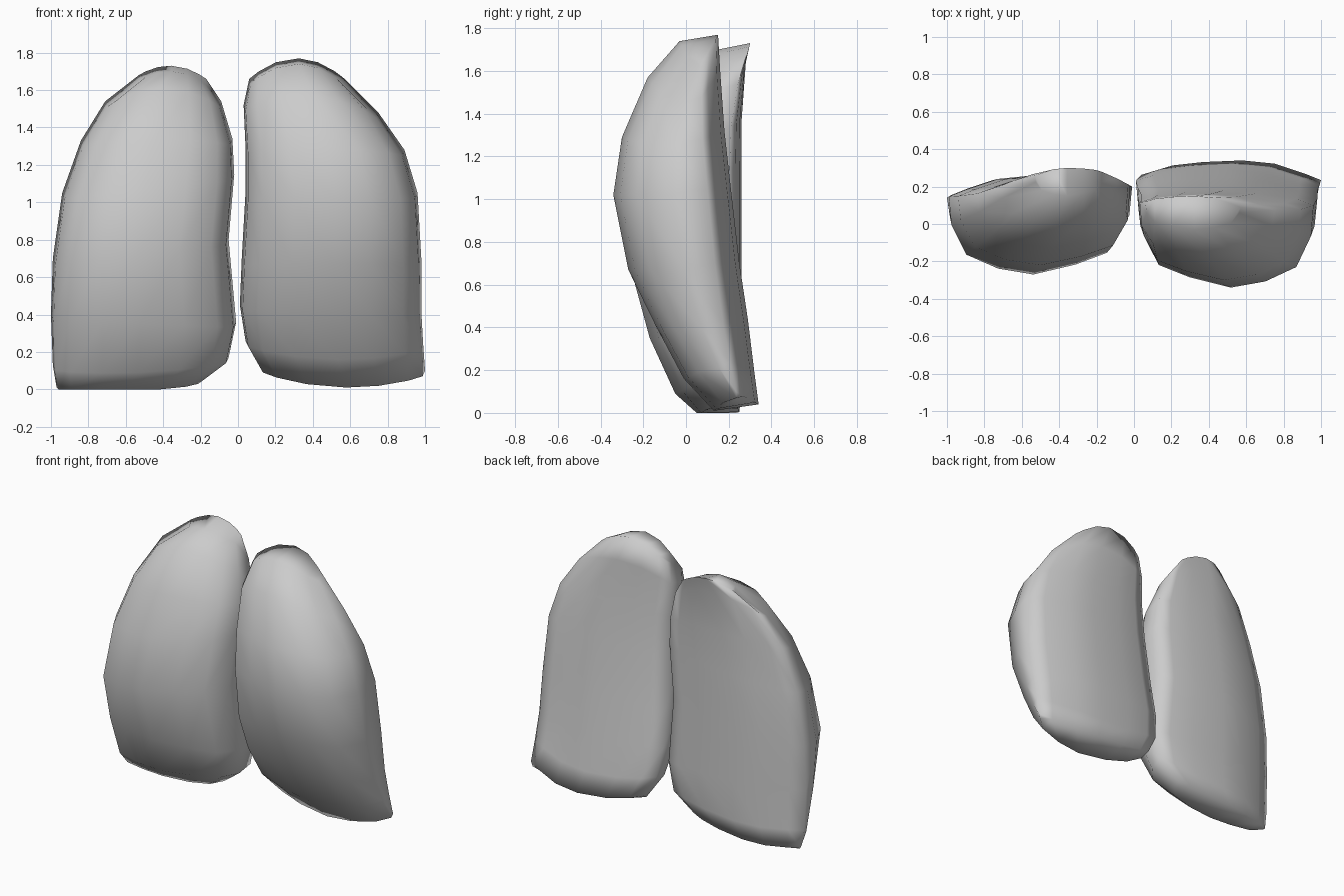
import bpy
import bmesh
from math import radians

cube = bpy.data.objects.get("Cube")
if cube:
    bpy.data.objects.remove(cube, do_unlink=True)

# one plain enamel colour
enamel = bpy.data.materials.new("enamel_grey")
enamel.use_nodes = True
colour = (0.6, 0.6, 0.6, 1)
enamel.diffuse_color = colour
enamel.node_tree.nodes["Principled BSDF"].inputs["Base Color"].default_value = colour

# cross-section: (position across the width, front depth, back setback)
SECTION = [(0, .5, .06), (.1, .22, .03), (.28, .1, .01), (.52, 0, 0),
           (.72, .06, .02), (.9, .2, .08), (1, .5, .12)]
RIM = .015    # the front outline sits just inside the back one
DROP = .03    # and a little lower


def build_tooth(name, rows):
    """Loft the section through rows of
    (inner x, inner z, outer x, outer z, arch, front y, back y)."""
    bm = bmesh.new()
    front, back = [], []
    for inner_x, inner_z, outer_x, outer_z, arch, front_y, back_y in rows:
        front_row, back_row = [], []
        width = outer_x - inner_x
        for across, near, setback in SECTION:
            inset = min(max(across, RIM), 1 - RIM)
            bow = arch * 4 * across * (1 - across)
            z = inner_z + (outer_z - inner_z) * across + bow
            y_front = front_y + (back_y - front_y) * near
            y_back = back_y - setback * abs(width)
            front_row.append(bm.verts.new(
                (inner_x + width * inset, y_front, max(0, z - DROP))))
            back_row.append(bm.verts.new(
                (inner_x + width * across, y_back, max(0, z))))
        front.append(front_row)
        back.append(back_row)

    def skin(strip_a, strip_b):
        for i in range(len(strip_a) - 1):
            bm.faces.new((strip_a[i], strip_a[i + 1], strip_b[i + 1], strip_b[i]))

    # front and back surfaces
    for r in range(len(rows) - 1):
        skin(front[r], front[r + 1])
        skin(back[r], back[r + 1])
    # root cap and biting edge
    for r in (0, -1):
        skin(front[r], back[r])
    # inner and outer sides
    for c in (0, -1):
        skin([row[c] for row in front], [row[c] for row in back])

    bmesh.ops.recalc_face_normals(bm, faces=bm.faces)
    mesh = bpy.data.meshes.new(name)
    bm.to_mesh(mesh)
    bm.free()
    mesh.materials.append(enamel)
    tooth = bpy.data.objects.new(name, mesh)
    bpy.context.collection.objects.link(tooth)
    bpy.ops.object.select_all(action="DESELECT")
    tooth.select_set(True)
    bpy.context.view_layer.objects.active = tooth
    bpy.ops.object.shade_smooth_by_angle(angle=radians(100))


# left tooth leans forward, with its biting edge set back
build_tooth("left_tooth", [
    (.06, 1.66, .57, 1.66, .11, -.03, .15),
    (.03, 1.52, .75, 1.48, .1, -.18, .16),
    (.04, 1.3, .89, 1.28, .03, -.3, .18),
    (.04, 1.05, .96, 1.05, 0, -.34, .21),
    (.02, .7, .98, .7, 0, -.27, .25),
    (.01, .45, .98, .42, 0, -.14, .29),
    (.04, .26, .99, .24, -.06, -.01, .32),
    (.12, .12, 1, .1, -.07, .13, .34),
])

# right tooth stands straighter
build_tooth("right_tooth", [
    (-.17, 1.66, -.53, 1.68, .06, .15, .3),
    (-.09, 1.54, -.71, 1.54, .1, 0, .28),
    (-.03, 1.34, -.84, 1.33, .03, -.13, .26),
    (-.02, 1.15, -.94, 1.05, 0, -.22, .26),
    (-.05, .8, -.99, .7, 0, -.27, .26),
    (-.01, .36, -1, .4, 0, -.17, .26),
    (-.05, .17, -.99, .13, -.03, -.05, .26),
    (-.2, .06, -.97, .01, -.03, .05, .25),
])
